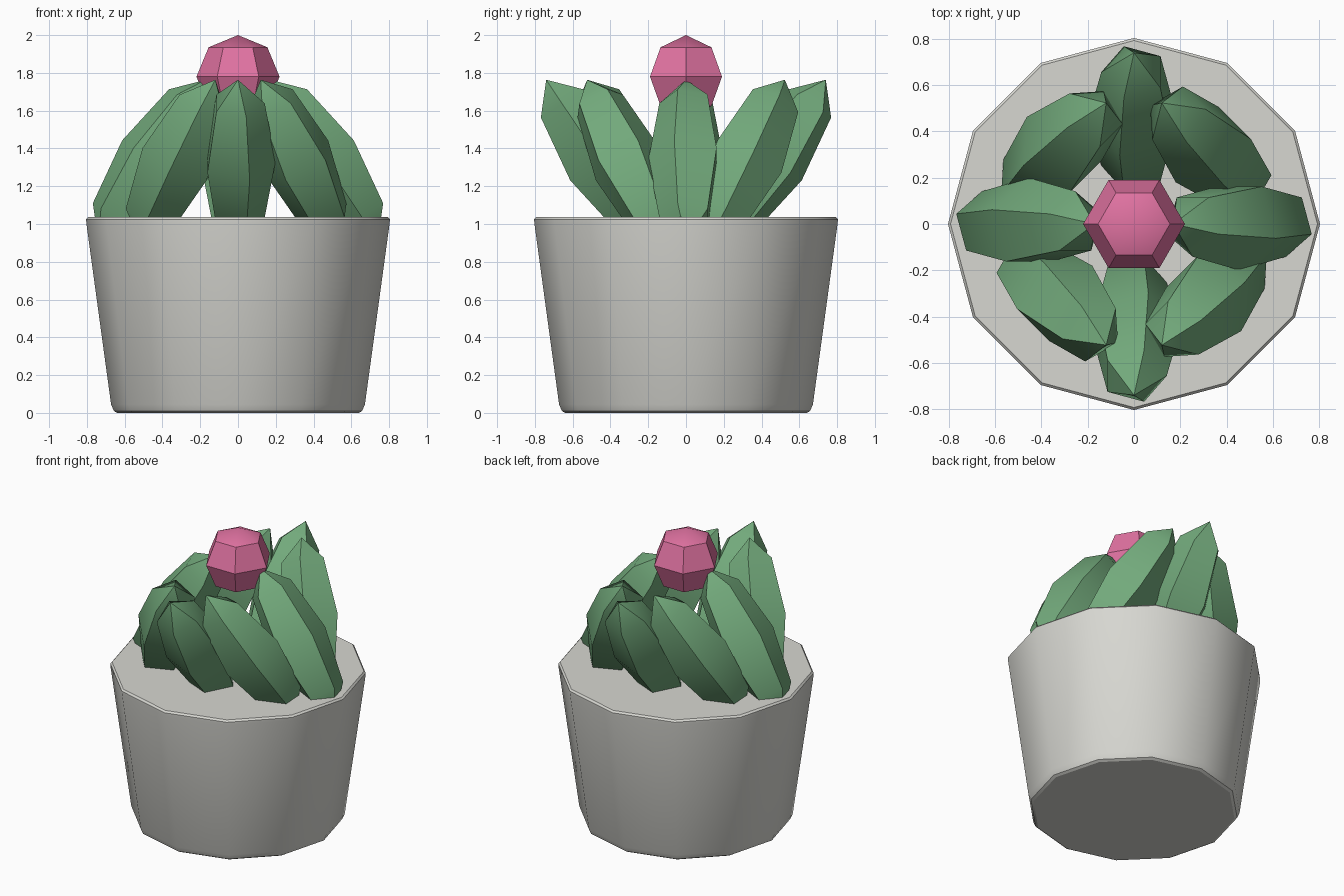
import bpy
import bmesh
from math import cos, sin, pi, radians
from mathutils import Matrix

cube = bpy.data.objects.get("Cube")
if cube:
    bpy.data.objects.remove(cube, do_unlink=True)


def make_material(name, color):
    mat = bpy.data.materials.new(name)
    mat.use_nodes = True
    mat.diffuse_color = (*color, 1)
    bsdf = next(n for n in mat.node_tree.nodes if n.type == 'BSDF_PRINCIPLED')
    bsdf.inputs["Base Color"].default_value = (*color, 1)
    return mat


def finish(bm, name, mat):
    bmesh.ops.recalc_face_normals(bm, faces=bm.faces)
    mesh = bpy.data.meshes.new(name)
    bm.to_mesh(mesh)
    bm.free()
    mesh.materials.append(mat)
    obj = bpy.data.objects.new(name, mesh)
    bpy.context.collection.objects.link(obj)
    bpy.ops.object.select_all(action='DESELECT')
    obj.select_set(True)
    bpy.context.view_layer.objects.active = obj
    bpy.ops.object.shade_smooth_by_angle(angle=radians(30.5))
    return obj


def make_ellipsoid(name, sides, width, height, matrix, mat):
    """Low-poly ball with four bands, scaled along its own axis."""
    bm = bmesh.new()
    bmesh.ops.create_uvsphere(bm, u_segments=sides, v_segments=4, radius=1)
    bm.transform(matrix @ Matrix.Diagonal((width, width, height, 1)))
    return finish(bm, name, mat)


def make_pot(name, profile, sides, mat):
    """Closed solid from rings of (radius, height)."""
    bm = bmesh.new()
    rings = []
    for r, z in profile:
        rings.append([bm.verts.new((r * cos(2 * pi * i / sides),
                                    r * sin(2 * pi * i / sides), z))
                      for i in range(sides)])
    for low, high in zip(rings, rings[1:]):
        for i in range(sides):
            j = (i + 1) % sides
            bm.faces.new((low[i], low[j], high[j], high[i]))
    bm.faces.new(rings[0][::-1])
    bm.faces.new(rings[-1])
    return finish(bm, name, mat)


grey = make_material("pot_grey", (0.68, 0.68, 0.64))
green = make_material("leaf_green", (0.17, 0.40, 0.20))
pink = make_material("flower_pink", (0.75, 0.17, 0.36))

# Tapered pot with softened rims
make_pot("pot", [(0.64, 0), (0.657, 0.01), (0.672, 0.045), (0.803, 1.005),
                 (0.804, 1.025), (0.793, 1.037)], 12, grey)

# Ring of eight leaning leaves; the side ones lean in, front and back lean out
for k in range(8):
    theta = k * pi / 4
    place = Matrix.Translation((0.455 * cos(theta), 0.455 * sin(theta), 1.337))
    lean = (Matrix.Rotation(pi - theta, 4, 'Z')
            @ Matrix.Rotation(radians(33.75), 4, 'Y'))
    make_ellipsoid(f"leaf_{k + 1}", 5, 0.2, 0.513, place @ lean, green)

# Faceted flower bud in the centre
make_ellipsoid("flower_bud", 6, 0.22, 0.22,
               Matrix.Translation((0, 0, 1.78))
               @ Matrix.Rotation(pi / 2, 4, 'Z'), pink)
